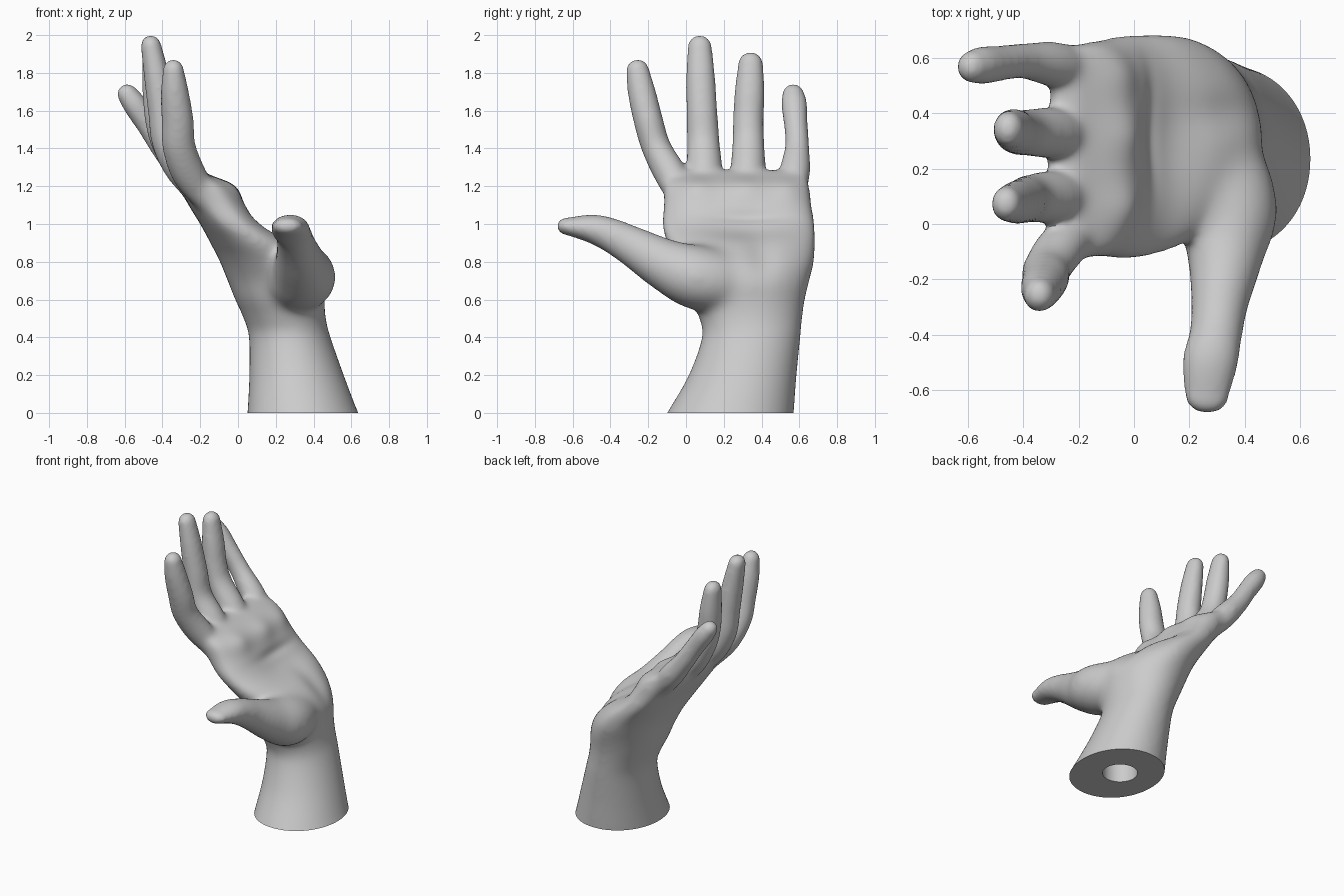
import bpy, bmesh, math
from mathutils import Vector

if "Cube" in bpy.data.objects:
    bpy.data.objects.remove(bpy.data.objects["Cube"])


def spline(rows, steps=6):
    """Catmull-Rom interpolation of rows of numbers."""
    out = []
    for i in range(len(rows) - 1):
        p0, p1, p2 = rows[max(i - 1, 0)], rows[i], rows[i + 1]
        p3 = rows[min(i + 2, len(rows) - 1)]
        for k in range(steps):
            t = k / steps
            out.append([0.5 * (2 * b + (c - a) * t + (2 * a - 5 * b + 4 * c - d) * t * t
                               + (3 * b - a - 3 * c + d) * t ** 3)
                        for a, b, c, d in zip(p0, p1, p2, p3)])
    out.append(list(rows[-1]))
    return out


def loft(bm, rings):
    """Closed skin over a list of rings."""
    vr = [[bm.verts.new(p) for p in ring] for ring in rings]
    n = len(vr[0])
    for a, b in zip(vr, vr[1:]):
        for i in range(n):
            j = (i + 1) % n
            bm.faces.new((a[i], a[j], b[j], b[i]))
    bm.faces.new(vr[0][::-1])
    bm.faces.new(vr[-1])


def slice_ring(z, x0, x1, y0, y1, n=48):
    """Horizontal superellipse section: squarer at the knuckles, thinner on the little-finger side of the heel."""
    e = 2 / (2.05 + max(0, min(1.2, 2 * (z - 0.85))))
    f = lambda v: math.copysign(abs(v) ** e, v)
    heel = 0.16 * math.exp(-((z - 0.78) / 0.17) ** 2)
    ring = []
    for i in range(n):
        c, s = f(math.cos(2 * math.pi * i / n)), f(math.sin(2 * math.pi * i / n))
        w = (x1 - x0) / 2 * (1 - heel * max(s, 0) * (c > 0))
        ring.append(((x0 + x1) / 2 + w * c, (y0 + y1) / 2 + (y1 - y0) / 2 * s, z))
    return ring


def digit(bm, rows, axis, tip=1.1, n=24):
    """Tube along x, y, z, width radius, depth radius with a rounded tip."""
    pts = spline(rows)
    rings = []

    def ring(c, t, ra, rb):
        a = (axis - t * axis.dot(t)).normalized()
        b = t.cross(a)
        rings.append([c + a * ra * math.cos(2 * math.pi * i / n)
                      + b * rb * math.sin(2 * math.pi * i / n) for i in range(n)])
    for i, p in enumerate(pts):
        t = (Vector(pts[min(i + 1, len(pts) - 1)][:3]) - Vector(pts[max(i - 1, 0)][:3])).normalized()
        ring(Vector(p[:3]), t, p[3], p[4])
    c, ra, rb = Vector(pts[-1][:3]), pts[-1][3], pts[-1][4]
    for k in range(1, 7):
        u = k / 6.3 * math.pi / 2
        ring(c + t * rb * tip * math.sin(u), t, ra * math.cos(u), rb * math.cos(u))
    loft(bm, rings)


bm = bmesh.new()

# forearm stump, wrist and palm: z, x min, x max, y min, y max
palm = [(-0.10, 0.04, 0.69, -0.16, 0.56), (0.0, 0.05, 0.637, -0.10, 0.57),
        (0.2, 0.06, 0.56, 0.015, 0.585), (0.4, 0.058, 0.49, 0.085, 0.605),
        (0.5, 0.03, 0.465, 0.07, 0.615), (0.6, -0.015, 0.46, 0.03, 0.63),
        (0.7, -0.055, 0.465, 0.0, 0.655), (0.8, -0.095, 0.42, -0.05, 0.68),
        (0.9, -0.145, 0.31, -0.10, 0.685), (1.0, -0.20, 0.15, -0.125, 0.68),
        (1.1, -0.262, 0.05, -0.12, 0.667), (1.2, -0.31, -0.03, -0.12, 0.655),
        (1.26, -0.30, -0.15, -0.09, 0.635), (1.285, -0.28, -0.21, -0.05, 0.61)]
loft(bm, [slice_ring(*r) for r in spline(palm)])

# fingers
Y, X = Vector((0, 1, 0)), Vector((1, 0, 0))
digit(bm, [(-0.08, 0.03, 1.02, .06, .05), (-0.24, -0.065, 1.23, .086, .088),
           (-0.31, -0.155, 1.40, .078, .088), (-0.32, -0.20, 1.55, .078, .085),
           (-0.335, -0.235, 1.70, .074, .074), (-0.342, -0.256, 1.81, .062, .057)], Y)
digit(bm, [(-0.08, 0.09, 1.02, .06, .05), (-0.265, 0.098, 1.25, .094, .09),
           (-0.37, 0.092, 1.42, .087, .082), (-0.40, 0.084, 1.60, .082, .077),
           (-0.43, 0.077, 1.78, .077, .068), (-0.46, 0.073, 1.94, .064, .055)], Y)
digit(bm, [(-0.08, 0.29, 1.02, .06, .05), (-0.265, 0.325, 1.25, .092, .09),
           (-0.375, 0.33, 1.42, .085, .080), (-0.415, 0.33, 1.55, .081, .077),
           (-0.435, 0.337, 1.70, .080, .071), (-0.453, 0.342, 1.85, .066, .055)], Y)
digit(bm, [(-0.08, 0.52, 1.02, .06, .05), (-0.26, 0.57, 1.24, .084, .08),
           (-0.39, 0.588, 1.40, .065, .068), (-0.47, 0.582, 1.52, .063, .064),
           (-0.545, 0.573, 1.63, .069, .064), (-0.582, 0.568, 1.682, .060, .056)], Y)
# thumb with its fleshy base running into the palm
digit(bm, [(0.16, 0.38, 0.66, .10, .10), (0.27, 0.22, 0.69, .185, .16),
           (0.335, 0.05, 0.72, .188, .172), (0.33, -0.11, 0.785, .142, .140),
           (0.31, -0.28, 0.88, .105, .107), (0.295, -0.40, 0.942, .095, .090),
           (0.275, -0.50, 0.975, .100, .076), (0.262, -0.622, 0.987, .080, .048)], X, 1.3)

bmesh.ops.recalc_face_normals(bm, faces=bm.faces)
mesh = bpy.data.meshes.new("hand")
bm.to_mesh(mesh)
bm.free()
hand = bpy.data.objects.new("hand", mesh)
bpy.context.collection.objects.link(hand)
bpy.context.view_layer.objects.active = hand
hand.select_set(True)

# fuse the parts into one skin
m = hand.modifiers.new("fuse", 'REMESH')
m.mode, m.voxel_size = 'VOXEL', 0.014
bpy.ops.object.modifier_apply(modifier="fuse")

# strong blending at thumb base, heel and knuckles, gentle softening elsewhere
soft = hand.vertex_groups.new(name="soft")
zones = [((0.36, 0.15, 0.74), (0.28, 0.28, 0.22), 1.0), ((0.3, 0.5, 0.75), (0.3, 0.25, 0.2), 0.8),
         ((-0.15, 0.27, 1.14), (0.17, 0.55, 0.11), 0.7)]
for v in hand.data.vertices:
    w = max(k * math.exp(-sum(((v.co[i] - c[i]) / r[i]) ** 2 for i in range(3))) for c, r, k in zones)
    soft.add([v.index], w, 'REPLACE')
for name, count, group in (("blend", 110, "soft"), ("soften", 10, "")):
    m = hand.modifiers.new(name, 'SMOOTH')
    m.factor, m.iterations, m.vertex_group = 0.5, count, group
    bpy.ops.object.modifier_apply(modifier=name)
hand.vertex_groups.clear()

# sculpted hollows and pads: centre, reach, push along the palm normal
normal = Vector((0.78, 0, 0.62))
strokes = [((0.13, 0.30, 0.99), (0.16, 0.22, 0.14), -0.035),
           ((0.06, 0.33, 1.04), (0.05, 0.20, 0.035), -0.015),
           ((0.34, 0.40, 0.84), (0.18, 0.08, 0.16), -0.020),
           ((-0.05, 0.06, 1.17), (0.10, 0.08, 0.07), 0.018),
           ((-0.05, 0.32, 1.17), (0.10, 0.08, 0.07), 0.016),
           ((-0.05, 0.54, 1.17), (0.10, 0.07, 0.07), 0.010)]
for c, r, push in strokes:
    for v in hand.data.vertices:
        d = sum(((v.co[i] - c[i]) / r[i]) ** 2 for i in range(3))
        if d < 9:
            v.co += normal * push * math.exp(-d)

# flat cut at the base
bm = bmesh.new()
bm.from_mesh(hand.data)
bmesh.ops.bisect_plane(bm, geom=bm.verts[:] + bm.edges[:] + bm.faces[:], dist=1e-5,
                       plane_co=(0, 0, 0), plane_no=(0, 0, 1), clear_inner=True)
bmesh.ops.holes_fill(bm, edges=[e for e in bm.edges if e.is_boundary], sides=0)
bmesh.ops.recalc_face_normals(bm, faces=bm.faces)
bm.to_mesh(hand.data)
bm.free()

# round mounting hole in the base
bpy.ops.mesh.primitive_cylinder_add(vertices=32, radius=0.115, depth=0.9, location=(0.33, 0.25, 0))
cutter = bpy.context.object
cutter.name = "hole_cutter"
cutter.hide_render = True
bpy.ops.object.select_all(action='DESELECT')
bpy.context.view_layer.objects.active = hand
hand.select_set(True)
m = hand.modifiers.new("hole", 'BOOLEAN')
m.operation, m.object, m.solver = 'DIFFERENCE', cutter, 'EXACT'
bpy.ops.object.modifier_apply(modifier="hole")
bpy.data.objects.remove(cutter)
bpy.ops.object.shade_smooth_by_angle(angle=math.radians(45))
